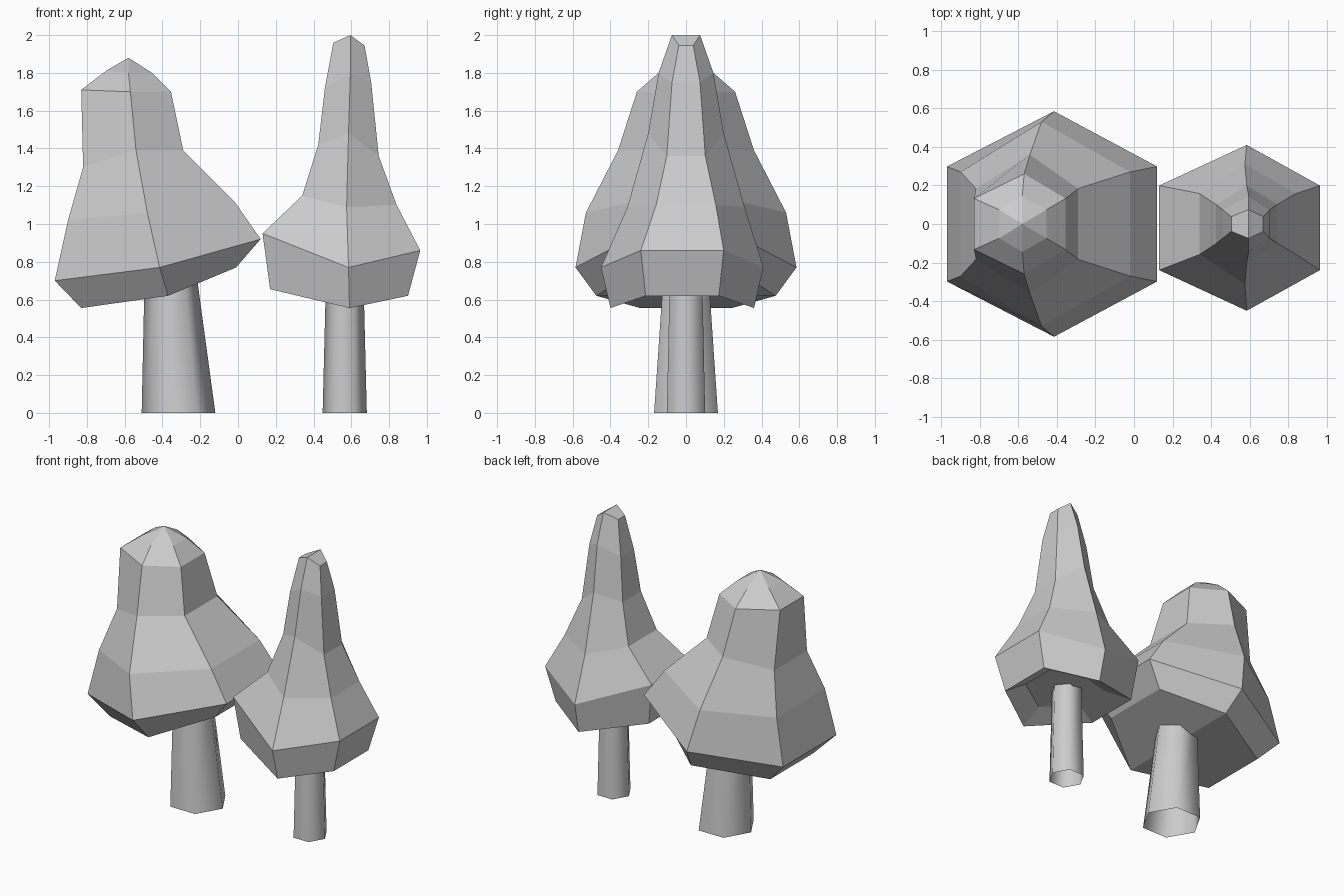
import bpy, math

if "Cube" in bpy.data.objects:
    bpy.data.objects.remove(bpy.data.objects["Cube"])


def make(name, verts, faces, smooth=False):
    me = bpy.data.meshes.new(name)
    me.from_pydata(verts, [], faces)
    me.update()
    for p in me.polygons:
        p.use_smooth = smooth
    ob = bpy.data.objects.new(name, me)
    bpy.context.collection.objects.link(ob)
    return ob


def ring(xl, zl, xr, zr, xm, zm, ry, cy=0.0):
    """Tilted six-sided ring: flat sides face +-x, corners point to +-y."""
    h = ry * 0.51
    return [(xr, cy + h, zr), (xm, cy + ry, zm), (xl, cy + h, zl),
            (xl, cy - h, zl), (xm, cy - ry, zm), (xr, cy - h, zr)]


def crown(name, rings, apex=None):
    verts = [v for r in rings for v in ring(*r)]
    faces = []
    for k in range(len(rings) - 1):
        a, b = 6 * k, 6 * k + 6
        for i in range(6):
            j = (i + 1) % 6
            faces.append((a + i, a + j, b + j, b + i))
    # underside, split along the middle corners
    faces += [(5, 4, 1, 0), (4, 3, 2, 1)]
    t = len(verts) - 6
    if apex:
        verts.append(apex)
        faces += [(t + i, t + (i + 1) % 6, t + 6) for i in range(6)]
    else:
        faces += [(t, t + 1, t + 4, t + 5), (t + 1, t + 2, t + 3, t + 4)]
    return make(name, verts, faces)


def trunk(name, levels):
    """Open six-sided tube; levels are (centre x, z, radius)."""
    verts = [(x + r * math.cos(i * math.pi / 3), r * math.sin(i * math.pi / 3), z)
             for x, z, r in levels for i in range(6)]
    faces = [(i, (i + 1) % 6, (i + 1) % 6 + 6, i + 6) for i in range(6)]
    return make(name, verts, faces, True)


# Broad leaning tree
trunk("broad_trunk", [(-0.315, 0, 0.195), (-0.355, 0.70, 0.14)])
crown("broad_crown", [
    (-0.83, 0.555, -0.01, 0.77, -0.37, 0.62, 0.475),
    (-0.97, 0.70, 0.12, 0.92, -0.415, 0.77, 0.585),
    (-0.90, 1.02, -0.02, 1.12, -0.48, 1.06, 0.53),
    (-0.82, 1.30, -0.29, 1.39, -0.54, 1.39, 0.36),
    (-0.83, 1.71, -0.355, 1.70, -0.57, 1.70, 0.26),
    (-0.70, 1.81, -0.455, 1.80, -0.58, 1.80, 0.145),
], apex=(-0.58, 0, 1.88))

# Slender tree, with a hollow under its crown
trunk("slender_trunk", [(0.565, 0, 0.117), (0.565, 0.68, 0.10)])
crown("slender_crown", [
    (0.34, 0.69, 0.79, 0.68, 0.58, 0.64, 0.24, -0.02),
    (0.17, 0.655, 0.90, 0.62, 0.59, 0.555, 0.38, -0.02),
    (0.13, 0.95, 0.965, 0.86, 0.585, 0.77, 0.43, -0.02),
    (0.34, 1.15, 0.84, 1.10, 0.575, 1.09, 0.31, 0),
    (0.425, 1.42, 0.745, 1.36, 0.585, 1.48, 0.20, 0),
    (0.46, 1.72, 0.705, 1.75, 0.595, 1.80, 0.145, 0),
    (0.505, 1.96, 0.67, 1.945, 0.595, 2.0, 0.075, 0),
])
